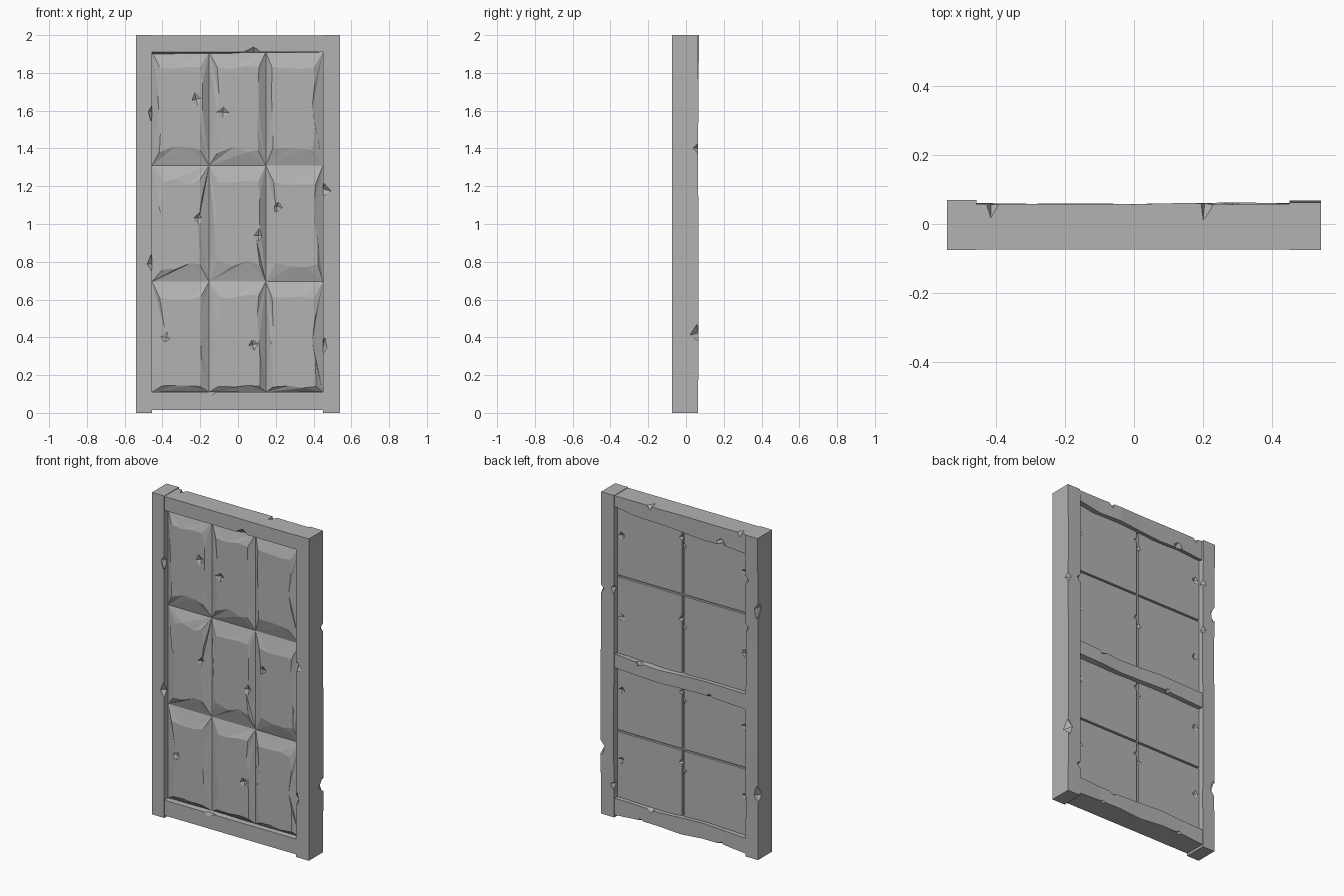
import bpy, bmesh, random
from mathutils import Matrix, Vector, Euler

cube = bpy.data.objects.get("Cube")
if cube:
    bpy.data.objects.remove(cube, do_unlink=True)

rng = random.Random(4)

stone = bpy.data.materials.new("grey stone")
stone.use_nodes = True
GREY = (0.45, 0.45, 0.45, 1)
stone.diffuse_color = GREY
stone.node_tree.nodes["Principled BSDF"].inputs["Base Color"].default_value = GREY


def finish(name, bm):
    bmesh.ops.recalc_face_normals(bm, faces=bm.faces)
    mesh = bpy.data.meshes.new(name)
    bm.to_mesh(mesh)
    bm.free()
    mesh.materials.append(stone)
    ob = bpy.data.objects.new(name, mesh)
    bpy.context.scene.collection.objects.link(ob)
    return ob


def chip(ob, spots):
    """Knock small pointed chips out of a part: (centre, half sizes)."""
    bm = bmesh.new()
    for centre, size in spots:
        turn = Euler([rng.uniform(-0.25, 0.25) for _ in range(3)]).to_matrix().to_4x4()
        place = Matrix.Translation(centre) @ turn @ Matrix.Diagonal((*size, 1))
        tips = [Vector(v) for v in ((1, 0, 0), (-1, 0, 0), (0, 1, 0),
                                    (0, -1, 0), (0, 0, 1), (0, 0, -1))]
        verts = [bm.verts.new(place @ t) for t in tips]
        for a in (0, 1):
            for b in (2, 3):
                for c in (4, 5):
                    bm.faces.new((verts[a], verts[b], verts[c]))
    cutter = finish("chip_cutter", bm)
    cutter.hide_render = True
    mod = ob.modifiers.new("chips", "BOOLEAN")
    mod.operation, mod.solver, mod.object = "DIFFERENCE", "EXACT", cutter
    dg = bpy.context.evaluated_depsgraph_get()
    mesh = bpy.data.meshes.new_from_object(ob.evaluated_get(dg))
    ob.modifiers.clear()
    ob.data = mesh
    bpy.data.objects.remove(cutter, do_unlink=True)


def beam(name, axis, ends, width, depth, low=(0,), high=(0,), rough=0.005, spots=()):
    """Squared beam with a straight front and hand-hewn back edges."""
    bm = bmesh.new()
    n = 7
    rings = []

    def wave(vals, f):
        i = min(int(f * (len(vals) - 1)), max(len(vals) - 2, 0))
        j = min(i + 1, len(vals) - 1)
        return vals[i] + (vals[j] - vals[i]) * (f * (len(vals) - 1) - i)

    for k in range(n):
        f = k / (n - 1)
        t = ends[0] + (ends[1] - ends[0]) * f
        y = depth[1] + rng.uniform(-rough, rough)
        pts = [(width[0], depth[0]), (width[1], depth[0]),
               (width[1] + wave(high, f), y), (width[0] + wave(low, f), y)]
        rings.append([bm.verts.new((t, d, w) if axis == "x" else (w, d, t)) for w, d in pts])
    for r, s in zip(rings, rings[1:]):
        for i in range(4):
            j = (i + 1) % 4
            bm.faces.new((r[i], r[j], s[j], s[i]))
    bm.faces.new(rings[0])
    bm.faces.new(rings[-1])
    ob = finish(name, bm)
    if spots:
        chip(ob, spots)
    return ob


def box(name, x, y, z):
    bm = bmesh.new()
    bmesh.ops.create_cube(bm, size=1)
    for v in bm.verts:
        v.co = [r[0] if c < 0 else r[1] for c, r in zip(v.co, (x, y, z))]
    return finish(name, bm)


# Frame stiles
tall = (0.022, 0.03, 0.06)
notch = (0.03, 0.045, 0.065)
small = (0.025, 0.03, 0.03)
beam("right_stile", "z", (0, 2), (-0.54, -0.455), (-0.075, 0.066), rough=0.004, spots=[
    ((-0.455, -0.075, 1.59), tall), ((-0.455, -0.075, 0.79), (0.03, 0.03, 0.05)),
    ((-0.54, 0.066, 1.55), notch), ((-0.54, 0.066, 0.4), notch),
    ((-0.455, 0.066, 1.72), small), ((-0.455, 0.066, 1.42), small)])
beam("left_stile", "z", (0, 2), (0.45, 0.54), (-0.075, 0.066), rough=0.004, spots=[
    ((0.45, -0.075, 1.18), (0.045, 0.03, 0.045)), ((0.45, -0.075, 0.35), tall),
    ((0.54, 0.066, 0.42), notch), ((0.54, 0.066, 1.4), small),
    ((0.45, 0.066, 1.42), small), ((0.45, 0.066, 0.2), small)])

# Frame rails
cut = (0.035, 0.04, 0.03)
beam("top_rail", "x", (-0.455, 0.45), (1.91, 1.997), (-0.073, 0.058),
     low=(-0.035, -0.02, -0.03, 0.0, -0.01, 0.02), rough=0.003, spots=[
         ((0.08, -0.073, 1.91), (0.05, 0.03, 0.03)), ((-0.41, 0.058, 2.0), (0.02, 0.05, 0.03)),
         ((0.21, 0.058, 2.0), (0.02, 0.05, 0.03)), ((-0.28, 0.058, 1.9), cut)])
beam("bottom_rail", "x", (-0.455, 0.45), (0.015, 0.11), (-0.073, 0.06),
     low=(0.0, 0.02, 0.0, 0.015, 0.0), high=(0, 0.015, 0, 0.01), rough=0.003, spots=[
         ((0.27, 0.06, 0.01), cut), ((-0.28, 0.06, 0.015), cut),
         ((0.2, 0.06, 0.12), cut), ((-0.15, -0.073, 0.11), (0.05, 0.015, 0.025))])
beam("back_middle_rail", "x", (-0.455, 0.45), (0.915, 1.005), (0.0, 0.06),
     low=(-0.005, 0.01, 0.0, 0.015), high=(0.0, 0.005, -0.01, 0.01), rough=0.003,
     spots=[((0.28, 0.06, 1.01), cut), ((-0.2, 0.06, 0.92), (0.03, 0.02, 0.02))])

# Core slab behind both faces
box("core_slab", (-0.46, 0.455), (-0.03, 0.016), (0.06, 1.95))

# Back panels with narrow joints
rows = ((0.1, 0.522), (0.534, 0.93), (0.99, 1.484), (1.496, 1.95))
for i, x in enumerate(((-0.458, -0.007), (0.007, 0.453))):
    for j, z in enumerate(rows):
        panel = box(f"back_panel_{i}_{j}", x, (0.0, 0.03), z)
        inner = x[1 - i]
        chip(panel, [((inner, 0.03, z[0] + 0.3 + 0.05 * i), (0.02, 0.02, 0.02)),
                     ((x[i] * 0.93, 0.03, z[0] + 0.25), (0.03, 0.012, 0.035))])


def tile(name, x, z, edge, face, bottom, top):
    """Chiselled front tile: sloped uneven margins round a flat centre."""
    r = rng.uniform
    w, h = x[1] - x[0], z[1] - z[0]
    side = [r(0.035, 0.055), r(0.035, 0.055)]
    inner = []
    for f in (0.0, 0.4, 0.75):
        inner.append((x[0] + side[0] + (w - sum(side)) * f, z[0] + bottom * r(0.65, 1.35)))
    for f in (0.0, 0.3, 0.5, 0.8):
        inner.append((x[1] - side[1] * r(0.7, 1.25), z[0] + bottom + (h - bottom - top) * f))
    for f in (0.0, 0.3, 0.7):
        inner.append((x[1] - side[1] - (w - sum(side)) * f, z[1] - top * r(0.8, 1.15)))
    for f in (0.0, 0.35, 0.5, 0.8):
        inner.append((x[0] + side[0] * r(0.7, 1.25), z[1] - top - (h - bottom - top) * f))
    inner = inner[:-1] if inner[-1][1] < z[0] + bottom else inner
    bm = bmesh.new()
    ring = [bm.verts.new((a, face, b)) for a, b in inner]
    base = [[bm.verts.new((a, y, b)) for a, b in
             ((x[0], z[0]), (x[1], z[0]), (x[1], z[1]), (x[0], z[1]))] for y in (edge, -0.02)]
    bm.faces.new(ring)
    bm.faces.new(base[1])
    # Fan each side of the margin from its outer edge
    starts = (0, 3, 7, 10, len(ring))
    for s in range(4):
        a, b = base[0][s], base[0][(s + 1) % 4]
        bm.faces.new((a, b, base[1][(s + 1) % 4], base[1][s]))
        run = [ring[i % len(ring)] for i in range(starts[s], starts[s + 1] + 1)]
        mid = len(run) // 2
        for k in range(len(run) - 1):
            bm.faces.new((run[k], run[k + 1], a if k < mid else b))
        bm.faces.new((a, b, run[mid]))
    return finish(name, bm)


# Front tiles, three by three, with a few dents
xs = (-0.455, -0.153, 0.147, 0.45)
zs = (0.11, 0.695, 1.31, 1.91)
FACE = -0.062
dents = {(1, 2): (-0.08, 1.59), (0, 2): (-0.22, 1.66), (2, 1): (0.21, 1.09),
         (1, 1): (0.11, 0.94), (0, 0): (-0.38, 0.4), (1, 0): (0.08, 0.36), (0, 1): (-0.21, 1.03)}
for i in range(3):
    for j in range(3):
        bottom, top = ((0.03, 0.085), (0.09, 0.09), (0.08, 0.08))[j]
        t = tile(f"front_tile_{i}_{j}", (xs[i], xs[i + 1]), (zs[j], zs[j + 1]),
                 -0.036, FACE, bottom, top)
        if (i, j) in dents:
            dx, dz = dents[(i, j)]
            chip(t, [((dx, FACE, dz), (0.035, 0.014, 0.04))])
